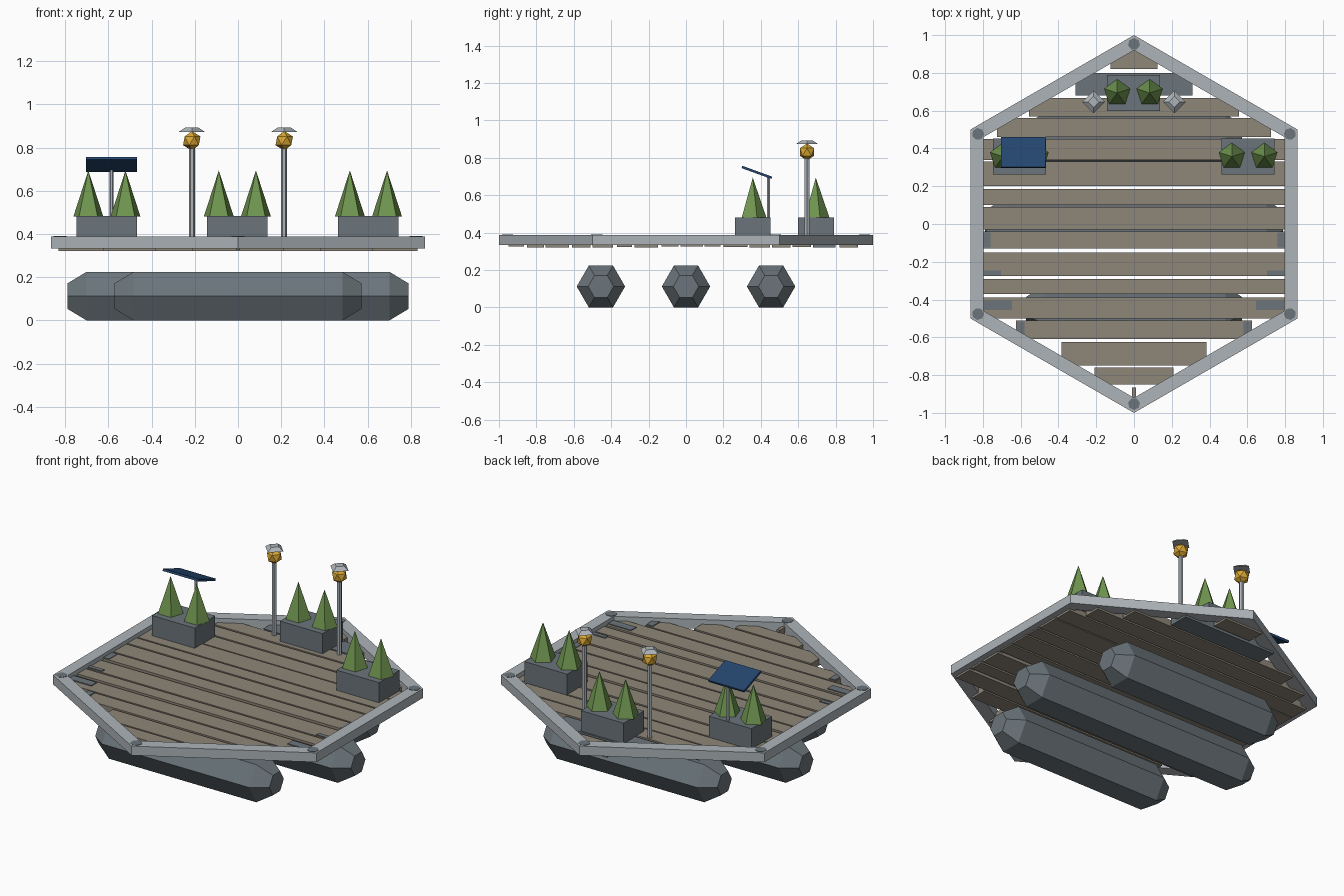
import bpy, bmesh, math, random
from mathutils import Matrix, Vector

if "Cube" in bpy.data.objects:
    bpy.data.objects.remove(bpy.data.objects["Cube"])

random.seed(4)

def mat(name, r, g, b):
    lin = lambda c: ((c / 255 + 0.055) / 1.055) ** 2.4 if c > 10 else c / 255 / 12.92
    m = bpy.data.materials.new(name)
    m.diffuse_color = (lin(r), lin(g), lin(b), 1)
    m.use_nodes = True
    m.node_tree.nodes["Principled BSDF"].inputs["Base Color"].default_value = m.diffuse_color
    return m

METAL = mat("light_metal", 173, 180, 185)
GREY = mat("slate_grey", 107, 117, 123)
WOOD = mat("weathered_wood", 141, 134, 120)
GREEN = mat("leaf_green", 112, 150, 80)
GOLD = mat("lamp_gold", 218, 168, 52)
BLUE = mat("panel_blue", 36, 70, 110)

def finish(name, bm, material):
    bmesh.ops.recalc_face_normals(bm, faces=bm.faces)
    me = bpy.data.meshes.new(name)
    bm.to_mesh(me)
    bm.free()
    me.materials.append(material)
    ob = bpy.data.objects.new(name, me)
    bpy.context.collection.objects.link(ob)
    return ob

def box(name, centre, size, material, tilt=0):
    bm = bmesh.new()
    bmesh.ops.create_cube(bm, size=1)
    bm.transform(Matrix.Translation(centre) @ Matrix.Rotation(tilt, 4, 'X')
                 @ Matrix.Diagonal((*size, 1)))
    return finish(name, bm, material)

def cone(name, x, y, z0, z1, r0, r1, sides, material, turn=0):
    bm = bmesh.new()
    bmesh.ops.create_cone(bm, cap_ends=True, segments=sides, radius1=r0, radius2=r1, depth=z1 - z0)
    # put the first corner exactly at angle `turn`
    v = next(v for v in bm.verts if v.co.xy.length > 1e-5)
    a = math.atan2(v.co.y, v.co.x)
    bm.transform(Matrix.Translation((x, y, (z0 + z1) / 2)) @ Matrix.Rotation(turn - a, 4, 'Z'))
    return finish(name, bm, material)

def loft(name, rings, material, closed):
    """Join rings of points; either cap the ends or close the loop."""
    bm = bmesh.new()
    vs = [[bm.verts.new(p) for p in ring] for ring in rings]
    n = len(vs[0])
    for i in range(len(vs) if closed else len(vs) - 1):
        a, b = vs[i], vs[(i + 1) % len(vs)]
        for j in range(n):
            k = (j + 1) % n
            bm.faces.new((a[j], a[k], b[k], b[j]))
    if not closed:
        bm.faces.new(vs[0])
        bm.faces.new(vs[-1])
    return finish(name, bm, material)

# Hexagonal rim with a rectangular section
def hexagon(r, z):
    return [Vector((r * math.cos(math.radians(30 + 60 * i)),
                    r * math.sin(math.radians(30 + 60 * i)), z)) for i in range(6)]

TOP, DECK = 0.388, 0.363
loft("hex_rim", [hexagon(1, 0.333), hexagon(1, TOP), hexagon(0.92, TOP), hexagon(0.92, 0.333)],
     METAL, True)

# Worn grey marks on the rim corners
for p in hexagon(0.953, TOP):
    cone("corner_mark", p.x, p.y, TOP - 0.001, TOP + 0.002, 0.032, 0.032, 7, GREY,
         math.atan2(p.y, p.x))

# Deck planks: front edge, back edge, half length
planks = [(0.82, 0.92, 0.125), (0.68, 0.80, 0.31), (0.57, 0.667, 0.555), (0.46, 0.56, 0.725),
          (0.34, 0.45, 0.83), (0.20, 0.33, 0.83), (0.10, 0.185, 0.83), (-0.03, 0.09, 0.83),
          (-0.13, -0.04, 0.83), (-0.275, -0.15, 0.83), (-0.37, -0.29, 0.83),
          (-0.50, -0.39, 0.83), (-0.61, -0.51, 0.625), (-0.75, -0.625, 0.385),
          (-0.85, -0.76, 0.21), (-0.95, -0.865, 0.01)]
for i, (y0, y1, half) in enumerate(planks):
    z = DECK - 0.02 + random.uniform(-0.003, 0.003)
    box("deck_plank", (0, (y0 + y1) / 2, z), (2 * half, y1 - y0, 0.04),
        GREY if i == 1 else WOOD)

# Worn grey marks near the plank ends
for s in (-1, 1):
    for x, y, w, d in ((0.78, -0.085, 0.04, 0.08), (0.75, -0.26, 0.09, 0.025),
                       (0.72, -0.43, 0.15, 0.05), (0.60, -0.55, 0.04, 0.07)):
        box("deck_mark", (s * x, y, DECK + 0.002), (w, d, 0.005), GREY)

# Hexagonal floats with tapered ends
def float_ring(x, y, r):
    return [(x, y + r * math.cos(math.pi / 3 * i), 0.112 + r * math.sin(math.pi / 3 * i))
            for i in range(6)]

for y, end in ((-0.455, 0.572), (0, 0.79), (0.455, 0.572)):
    body = end - 0.088
    loft("float", [float_ring(-end, y, 0.068), float_ring(-body, y, 0.1293),
                   float_ring(body, y, 0.1293), float_ring(end, y, 0.068)], GREY, False)

# Planters with two small trees each
for x, y in ((-0.607, 0.357), (0.604, 0.357), (-0.003, 0.694)):
    box("planter", (x, y, 0.417), (0.28, 0.192, 0.13), GREY)
    for dx in (-0.086, 0.086):
        cone("tree", x + dx, y, 0.48, 0.694, 0.073, 0, 5, GREEN, math.pi / 2)

# Lamps: post, faceted bulb and flared cap
for x in (-0.214, 0.214):
    cone("lamp_post", x, 0.647, 0.345, 0.80, 0.014, 0.014, 6, METAL)
    bm = bmesh.new()
    bmesh.ops.create_icosphere(bm, subdivisions=1, radius=0.045,
                               matrix=Matrix.Translation((x, 0.647, 0.831)))
    finish("lamp_bulb", bm, GOLD)
    cone("lamp_cap", x, 0.647, 0.873, 0.893, 0.06, 0.03, 4, METAL)

# Tilted solar panel on its post
cone("panel_post", -0.585, 0.442, 0.345, 0.697, 0.009, 0.009, 6, METAL)
box("solar_panel", (-0.586, 0.379, 0.722), (0.235, 0.17, 0.013), BLUE, math.radians(-20))
